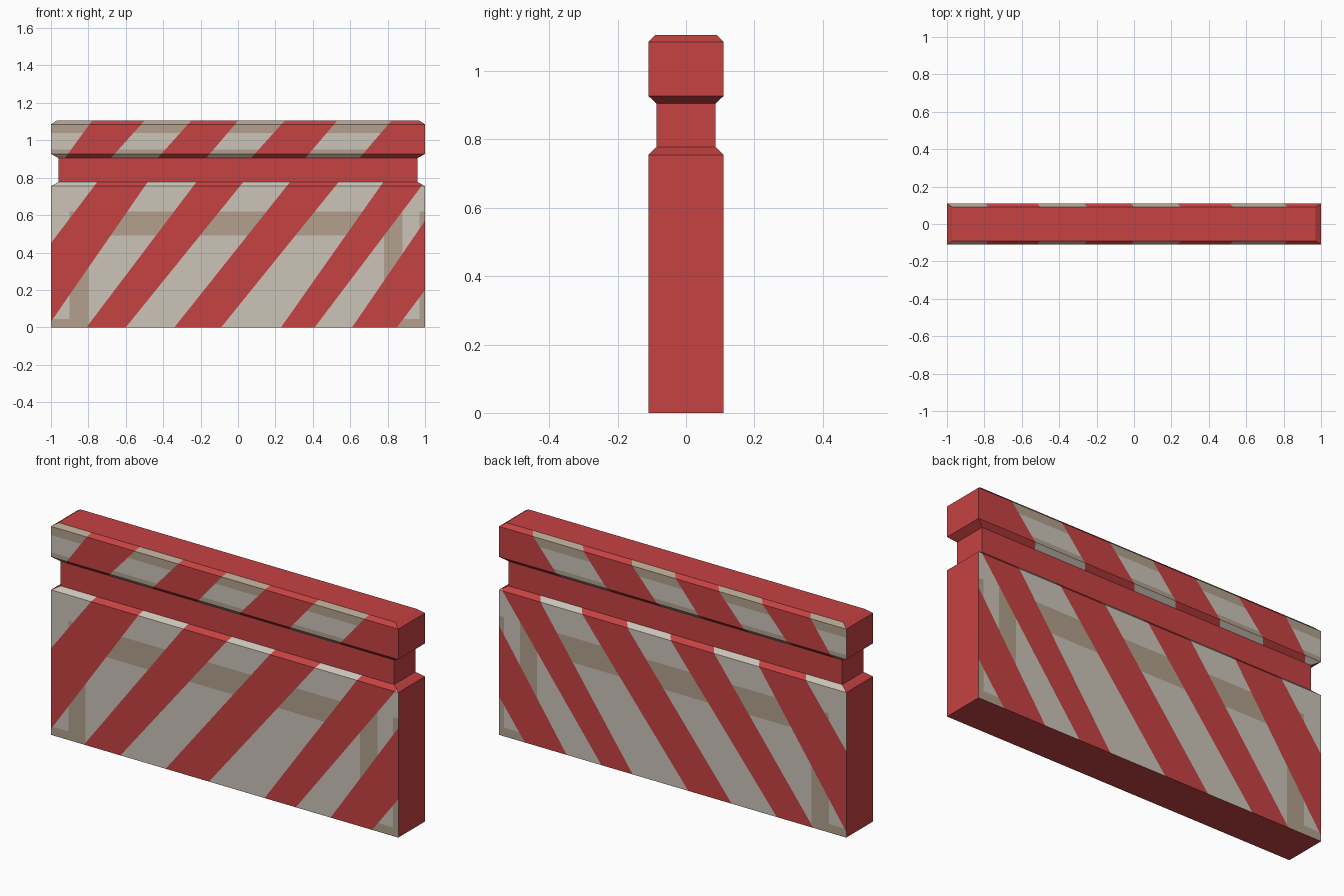
import bpy, bmesh
from mathutils import Vector

if "Cube" in bpy.data.objects:
    bpy.data.objects.remove(bpy.data.objects["Cube"])


def material(name, rgb):
    m = bpy.data.materials.new(name)
    m.diffuse_color = (*rgb, 1)
    m.use_nodes = True
    m.node_tree.nodes["Principled BSDF"].inputs["Base Color"].default_value = m.diffuse_color
    return m


RED, CREAM, TAN = 0, 1, 2
MATERIALS = [material("red", (0.565, 0.054, 0.054)),
             material("cream", (0.60, 0.55, 0.477)),
             material("tan", (0.445, 0.352, 0.27))]


def x_on(line, z):
    (x0, z0), (x1, z1) = line
    return x0 + (x1 - x0) * (z - z0) / (z1 - z0)


def striped(f):
    # only the front and back, including their bevels, carry paint
    return abs(f.normal.y) > 0.3


def cut(bm, co, no):
    faces = [f for f in bm.faces if striped(f)]
    edges = {e for f in faces for e in f.edges}
    verts = {v for f in faces for v in f.verts}
    bmesh.ops.bisect_plane(bm, geom=list(verts) + list(edges) + faces,
                           dist=1e-5, plane_co=co, plane_no=no)
    bm.normal_update()


def block(name, levels, bottom=False, top=False, stripes=(), xs=(), zs=(), shade=None):
    """Stack of rectangles (z, half x, half y); red stripes lie between line pairs."""
    bm = bmesh.new()
    rings = [[bm.verts.new((sx * hx, sy * hy, z))
              for sx, sy in ((-1, -1), (1, -1), (1, 1), (-1, 1))]
             for z, hx, hy in levels]
    for a, b in zip(rings, rings[1:]):
        for i in range(4):
            j = (i + 1) % 4
            bm.faces.new((a[i], a[j], b[j], b[i]))
    if bottom:
        bm.faces.new(rings[0][::-1])
    if top:
        bm.faces.new(rings[-1])
    bm.normal_update()

    # cut stripe edges and shade edges into the faces
    for (x0, z0), (x1, z1) in stripes:
        cut(bm, Vector((x0, 0, z0)), Vector((z1 - z0, 0, x0 - x1)).normalized())
    for x in xs:
        cut(bm, Vector((x, 0, 0)), Vector((1, 0, 0)))
    for z in zs:
        cut(bm, Vector((0, 0, z)), Vector((0, 0, 1)))

    # colour by which stripe edges the face lies past
    for f in bm.faces:
        f.material_index = RED
        if stripes and striped(f):
            c = f.calc_center_median()
            passed = sum(c.x > x_on(s, c.z) for s in stripes)
            if passed % 2 == 0:
                f.material_index = TAN if shade(c.x, c.z) else CREAM

    me = bpy.data.meshes.new(name)
    bm.to_mesh(me)
    bm.free()
    for m in MATERIALS:
        me.materials.append(m)
    ob = bpy.data.objects.new(name, me)
    bpy.context.collection.objects.link(ob)
    return ob


# lower panel with diagonal stripes and a tan arch of worn paint
def panel_shade(x, z):
    beam = 0.49 < z < 0.62 and -0.9 < x < 0.88
    legs = z < 0.62 and (-0.9 < x < -0.8 or 0.78 < x < 0.88)
    feet = z < 0.045 and (x < -0.8 or x > 0.78)
    return beam or legs or feet or (x > 0.97 and z < 0.62)


T = 0.767
block("lower_panel", [(0, 1, 0.11), (0.755, 1, 0.11), (0.777, 0.96, 0.087)], bottom=True,
      stripes=[((-1, 0.45), (-0.76, T)), ((-1, 0.03), (-0.49, T)),
               ((-0.81, 0), (-0.23, T)), ((-0.60, 0), (0.02, T)),
               ((-0.34, 0), (0.27, T)), ((-0.09, 0), (0.53, T)),
               ((0.23, 0), (0.77, T)), ((0.41, 0), (0.99, T)),
               ((0.61, 0), (1, 0.57)), ((0.85, 0), (1, 0.2))],
      xs=(-0.9, -0.8, 0.78, 0.88, 0.97), zs=(0.045, 0.49, 0.62), shade=panel_shade)

# plain red recessed neck
block("recessed_neck", [(0.777, 0.96, 0.087), (0.905, 0.96, 0.087)])

# top rail with diagonal stripes and tan upper and lower borders
B, U = 0.905, 1.105
block("top_rail", [(0.905, 0.96, 0.087), (0.927, 1, 0.11), (1.085, 1, 0.11), (1.105, 0.97, 0.09)],
      top=True,
      stripes=[((-0.925, B), (-0.78, U)), ((-0.68, B), (-0.50, U)),
               ((-0.43, B), (-0.25, U)), ((-0.17, B), (0.0, U)),
               ((0.07, B), (0.25, U)), ((0.36, B), (0.53, U)),
               ((0.65, B), (0.82, U))],
      zs=(0.95, 1.04), shade=lambda x, z: 0.927 < z < 0.95 or z > 1.04)
